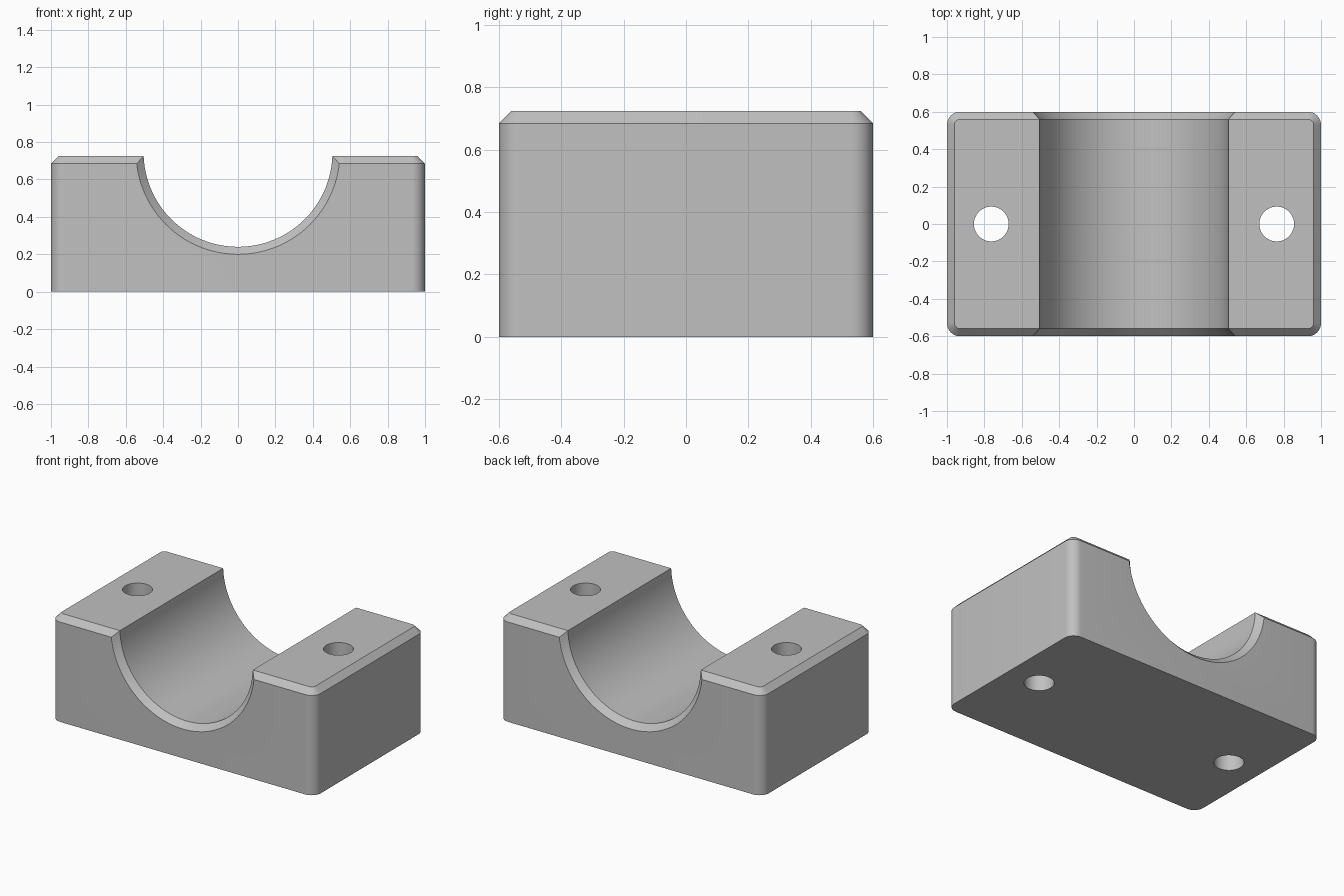
import bpy
import bmesh
from math import cos, sin, pi, radians

cube = bpy.data.objects.get("Cube")
if cube:
    bpy.data.objects.remove(cube, do_unlink=True)

WIDTH, DEPTH, HEIGHT = 2.0, 1.2, 0.725
CORNER, CHAMFER = 0.07, 0.04
BORE_RADIUS, BORE_Z = 0.505, 0.745
HOLE_X, HOLE_RADIUS = 0.763, 0.093

grey = bpy.data.materials.new("plain grey")
grey.use_nodes = True
grey.diffuse_color = (0.53, 0.53, 0.53, 1)
grey.node_tree.nodes["Principled BSDF"].inputs["Base Color"].default_value = grey.diffuse_color


def loft(name, rings):
    """Skin a closed solid through rings that have equal point counts."""
    bm = bmesh.new()
    loops = [[bm.verts.new(p) for p in ring] for ring in rings]
    for low, high in zip(loops, loops[1:]):
        for i in range(len(low)):
            j = (i + 1) % len(low)
            bm.faces.new((low[i], low[j], high[j], high[i]))
    bm.faces.new(loops[0][::-1])
    bm.faces.new(loops[-1])
    bmesh.ops.recalc_face_normals(bm, faces=bm.faces)
    mesh = bpy.data.meshes.new(name)
    bm.to_mesh(mesh)
    bm.free()
    obj = bpy.data.objects.new(name, mesh)
    bpy.context.collection.objects.link(obj)
    mesh.materials.append(grey)
    return obj


def rounded_rectangle(inset, z, steps=10):
    """Plan outline, inset from the full size, with round corners."""
    radius = CORNER - inset
    points = []
    for quarter, (sx, sy) in enumerate([(1, 1), (-1, 1), (-1, -1), (1, -1)]):
        for k in range(steps + 1):
            a = (quarter + k / steps) * pi / 2
            points.append((sx * (WIDTH / 2 - CORNER) + radius * cos(a),
                           sy * (DEPTH / 2 - CORNER) + radius * sin(a), z))
    return points


def circle(radius, count, place):
    return [place(radius * cos(2 * pi * i / count), radius * sin(2 * pi * i / count))
            for i in range(count)]


# Block with rounded upright corners and a chamfered top rim
block = loft("bearing_block", [rounded_rectangle(0, 0),
                               rounded_rectangle(0, HEIGHT - CHAMFER),
                               rounded_rectangle(CHAMFER, HEIGHT)])

# Bore cutter, flared at both ends for the mouth chamfers
flare = 0.08
inner = DEPTH / 2 - CHAMFER
profile = [(-inner - flare, BORE_RADIUS + flare), (-inner, BORE_RADIUS),
           (inner, BORE_RADIUS), (inner + flare, BORE_RADIUS + flare)]
cutters = [loft("bore_cutter", [circle(r, 128, lambda u, v, y=y: (u, y, BORE_Z + v))
                                for y, r in profile])]

# Bolt hole cutters, one on each shoulder
for side, x in (("left", HOLE_X), ("right", -HOLE_X)):
    cutters.append(loft(side + "_bolt_hole_cutter",
                        [circle(HOLE_RADIUS, 48, lambda u, v, z=z: (x + u, v, z))
                         for z in (-0.1, HEIGHT + 0.1)]))

# Cut the bore and holes, then discard the cutters
bpy.ops.object.select_all(action="DESELECT")
bpy.context.view_layer.objects.active = block
block.select_set(True)
for cutter in cutters:
    cutter.hide_render = True
    cut = block.modifiers.new(cutter.name, "BOOLEAN")
    cut.operation = "DIFFERENCE"
    cut.solver = "EXACT"
    cut.object = cutter
    bpy.ops.object.modifier_apply(modifier=cut.name)
    bpy.data.objects.remove(cutter, do_unlink=True)

bpy.ops.object.shade_smooth_by_angle(angle=radians(30))
